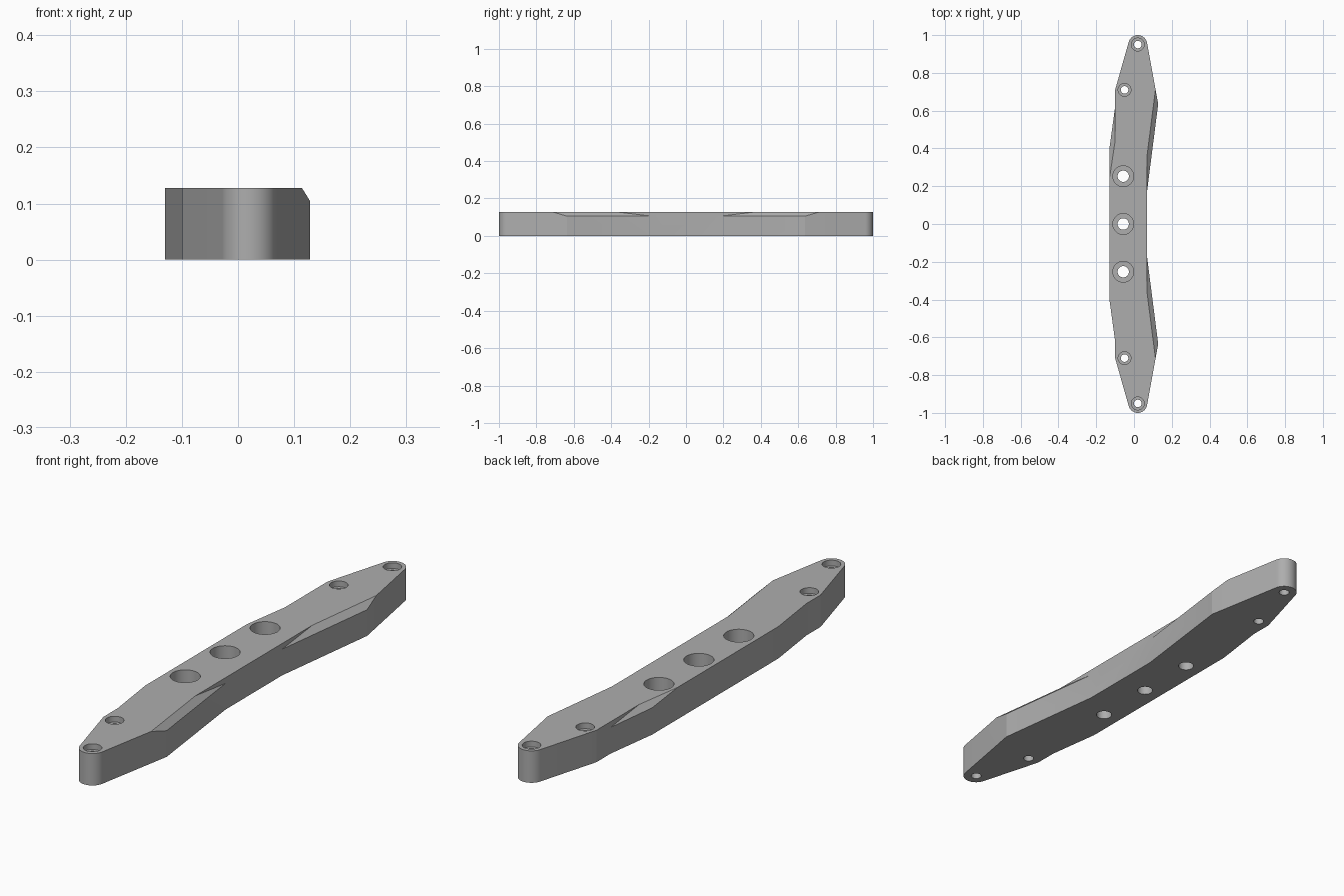
import bpy, bmesh, math
from mathutils import Vector

if "Cube" in bpy.data.objects:
    bpy.data.objects.remove(bpy.data.objects["Cube"])

H = 0.128                     # plate thickness
TIP, TIP_R = Vector((0.02, 0.95)), 0.05

grey = bpy.data.materials.new("satin grey")
grey.diffuse_color = (0.42, 0.42, 0.42, 1)
grey.use_nodes = True
grey.node_tree.nodes["Principled BSDF"].inputs["Base Color"].default_value = grey.diffuse_color


def to_object(name, bm):
    bmesh.ops.recalc_face_normals(bm, faces=bm.faces)
    me = bpy.data.meshes.new(name)
    bm.to_mesh(me)
    bm.free()
    me.materials.append(grey)
    ob = bpy.data.objects.new(name, me)
    bpy.context.collection.objects.link(ob)
    return ob


def tangent_angle(p, side):
    """Angle on the tip arc where the straight edge from p touches it."""
    d = Vector(p) - TIP
    return math.atan2(d.y, d.x) + side * math.acos(TIP_R / d.length)


def plate():
    right, left = (0.128, 0.635), (-0.10, 0.71)
    a0 = tangent_angle(right, 1)
    a1 = tangent_angle(left, -1) % (2 * math.pi)
    n = 24
    arc = [(TIP.x + TIP_R * math.cos(a0 + (a1 - a0) * i / n),
            TIP.y + TIP_R * math.sin(a0 + (a1 - a0) * i / n)) for i in range(n + 1)]
    half = [(0.07, 0.18), right] + arc + [left, (-0.10, 0.62), (-0.13, 0.40)]
    outline = half + [(x, -y) for x, y in reversed(half)]
    bm = bmesh.new()
    face = bm.faces.new([bm.verts.new((x, y, 0)) for x, y in outline])
    ext = bmesh.ops.extrude_face_region(bm, geom=[face])
    bmesh.ops.translate(bm, vec=(0, 0, H),
                        verts=[v for v in ext["geom"] if isinstance(v, bmesh.types.BMVert)])
    return to_object("plate", bm)


def cut(body, cutter):
    cutter.hide_render = True
    cutter.hide_set(True)
    mod = body.modifiers.new(cutter.name, 'BOOLEAN')
    mod.operation, mod.object, mod.solver = 'DIFFERENCE', cutter, 'EXACT'
    bpy.context.view_layer.objects.active = body
    bpy.ops.object.modifier_apply(modifier=mod.name)
    bpy.data.objects.remove(cutter)


def stepped_hole(body, x, y, profile):
    """Revolved cutter from (radius, z) pairs."""
    bm, n, rings = bmesh.new(), 40, []
    for r, z in profile:
        rings.append([bm.verts.new((x + r * math.cos(2 * math.pi * i / n),
                                    y + r * math.sin(2 * math.pi * i / n), z)) for i in range(n)])
    for a, b in zip(rings, rings[1:]):
        for i in range(n):
            j = (i + 1) % n
            bm.faces.new((a[i], a[j], b[j], b[i]))
    bm.faces.new(rings[0])
    bm.faces.new(rings[-1])
    cut(body, to_object("hole_cutter", bm))


def sloped_relief(body, x0, x1, y0, y1, plane):
    """Remove the part of a box that lies above a sloping plane."""
    p, q, r = (Vector(v) for v in plane)
    normal = (q - p).cross(r - p)
    if normal.z < 0:
        normal.negate()
    bm = bmesh.new()
    bmesh.ops.create_cube(bm, size=1)
    for v in bm.verts:
        v.co = (x1 if v.co.x > 0 else x0, y1 if v.co.y > 0 else y0, 0.2 if v.co.z > 0 else 0)
    res = bmesh.ops.bisect_plane(bm, geom=bm.verts[:] + bm.edges[:] + bm.faces[:],
                                 plane_co=p, plane_no=normal, clear_inner=True)
    edges = [e for e in res["geom_cut"] if isinstance(e, bmesh.types.BMEdge)]
    bmesh.ops.contextual_create(bm, geom=edges)
    cut(body, to_object("relief_cutter", bm))


body = plate()

# Sloped reliefs along the right edge, one at each end
for s in (1, -1):
    ys = sorted((s * 0.1, s * 0.85))
    sloped_relief(body, 0.07, 0.25, ys[0], ys[1],
                  [(0.07, s * 0.18, 0.105), (0.128, s * 0.635, 0.105), (0.07, s * 0.37, H)])

# Single relief on the left edge
sloped_relief(body, -0.25, -0.10, 0.15, 0.75,
              [(-0.13, 0.24, H), (-0.10, 0.44, H), (-0.10, 0.62, 0.105)])

# Three deep counterbored holes down the middle
for y in (-0.253, 0, 0.253):
    stepped_hole(body, -0.057, y, [(0.03, -0.1), (0.03, 0.035), (0.055, 0.035), (0.055, 0.2)])

# Small screw holes towards the ends
for s in (1, -1):
    for x, y in ((0.02, 0.95), (-0.05, 0.71)):
        stepped_hole(body, x, s * y, [(0.02, -0.1), (0.02, 0.105), (0.034, 0.105), (0.034, 0.2)])

body.select_set(True)
bpy.context.view_layer.objects.active = body
bpy.ops.object.shade_smooth_by_angle(angle=math.radians(15))
